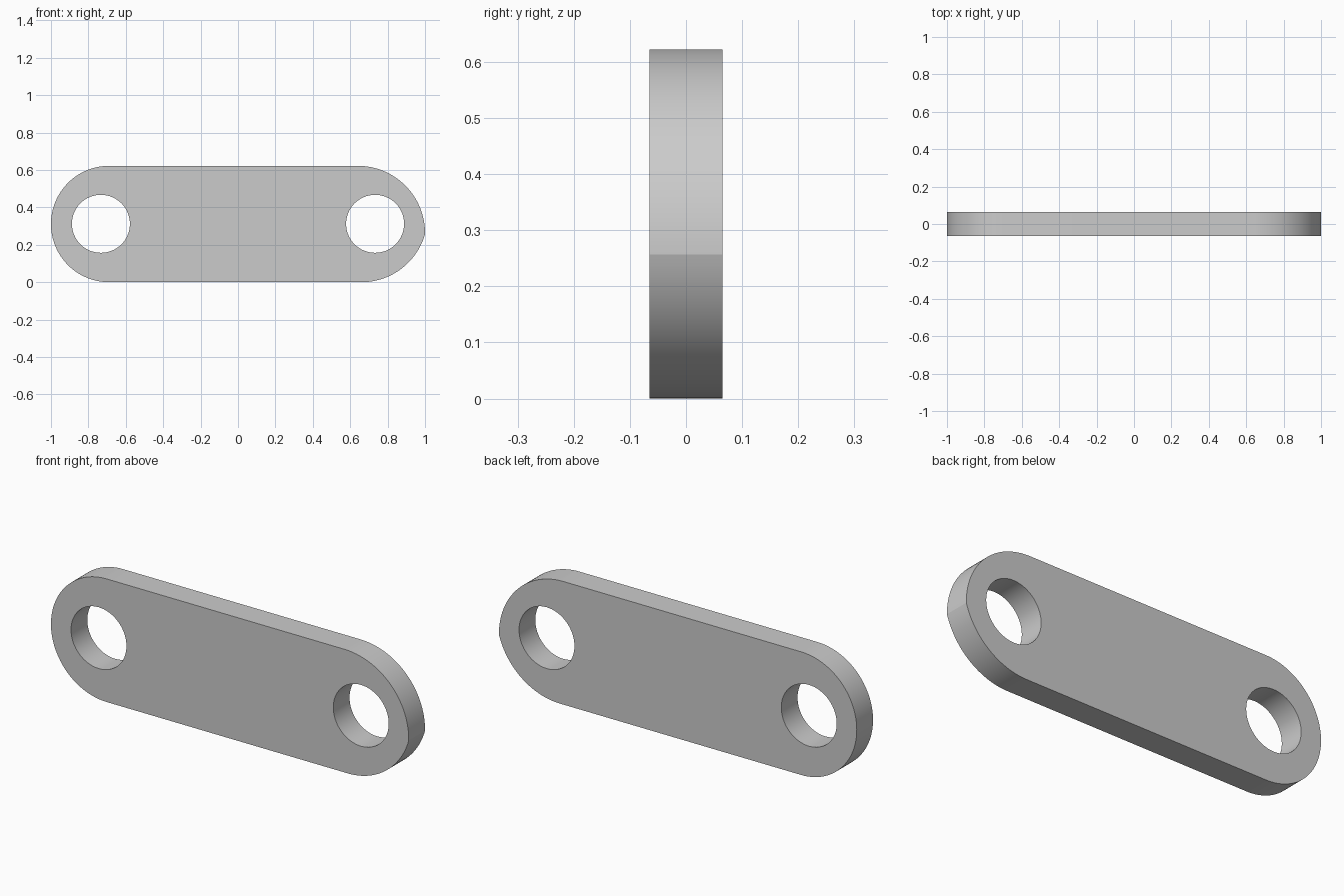
import bpy, bmesh
from math import sin, cos, pi, atan2

if "Cube" in bpy.data.objects:
    bpy.data.objects.remove(bpy.data.objects["Cube"])

HALF_T, TOP, TIP_Z = 0.065, 0.622, 0.257


def arc(cx, cz, r, a0, a1, n):
    return [(cx + r * cos(a0 + (a1 - a0) * i / n),
             cz + r * sin(a0 + (a1 - a0) * i / n)) for i in range(n + 1)]


def arc_to_tip(cx, dz):
    # radius of an arc tangent to a flat edge at cx that also reaches the tip
    return ((1 - cx) ** 2 + dz ** 2) / (2 * dz)


# Outline: round left end, right end of two arcs meeting at a slight point
xu, xl = 0.64, 0.66
ru, rl = arc_to_tip(xu, TOP - TIP_Z), arc_to_tip(xl, TIP_Z)
zu, zl = TOP - ru, rl
mid = TOP / 2
lower = arc(xl, zl, rl, -pi / 2, atan2(TIP_Z - zl, 1 - xl), 24)
upper = arc(xu, zu, ru, atan2(TIP_Z - zu, 1 - xu), pi / 2, 32)
left = arc(-1 + mid, mid, mid, pi / 2, 3 * pi / 2, 64)
outline = lower + upper[1:] + left

# Pin holes
holes = [arc(s * 0.733, 0.312, 0.155, 0, 2 * pi, 64)[:-1] for s in (-1, 1)]

# Fill the flat face and give it thickness
bm = bmesh.new()
edges = []
for loop in [outline] + holes:
    vs = [bm.verts.new((x, -HALF_T, z)) for x, z in loop]
    edges += [bm.edges.new((vs[i - 1], vs[i])) for i in range(len(vs))]
bmesh.ops.triangle_fill(bm, edges=edges, use_beauty=True, normal=(0, -1, 0))
ext = bmesh.ops.extrude_face_region(bm, geom=bm.faces[:], use_keep_orig=True)
bmesh.ops.translate(bm, vec=(0, 2 * HALF_T, 0),
                    verts=[g for g in ext["geom"] if isinstance(g, bmesh.types.BMVert)])
bmesh.ops.recalc_face_normals(bm, faces=bm.faces[:])

mesh = bpy.data.meshes.new("link_plate")
bm.to_mesh(mesh)
bm.free()
plate = bpy.data.objects.new("link_plate", mesh)
bpy.context.collection.objects.link(plate)
bpy.context.view_layer.objects.active = plate
plate.select_set(True)
bpy.ops.object.shade_smooth_by_angle(angle=0.17)
